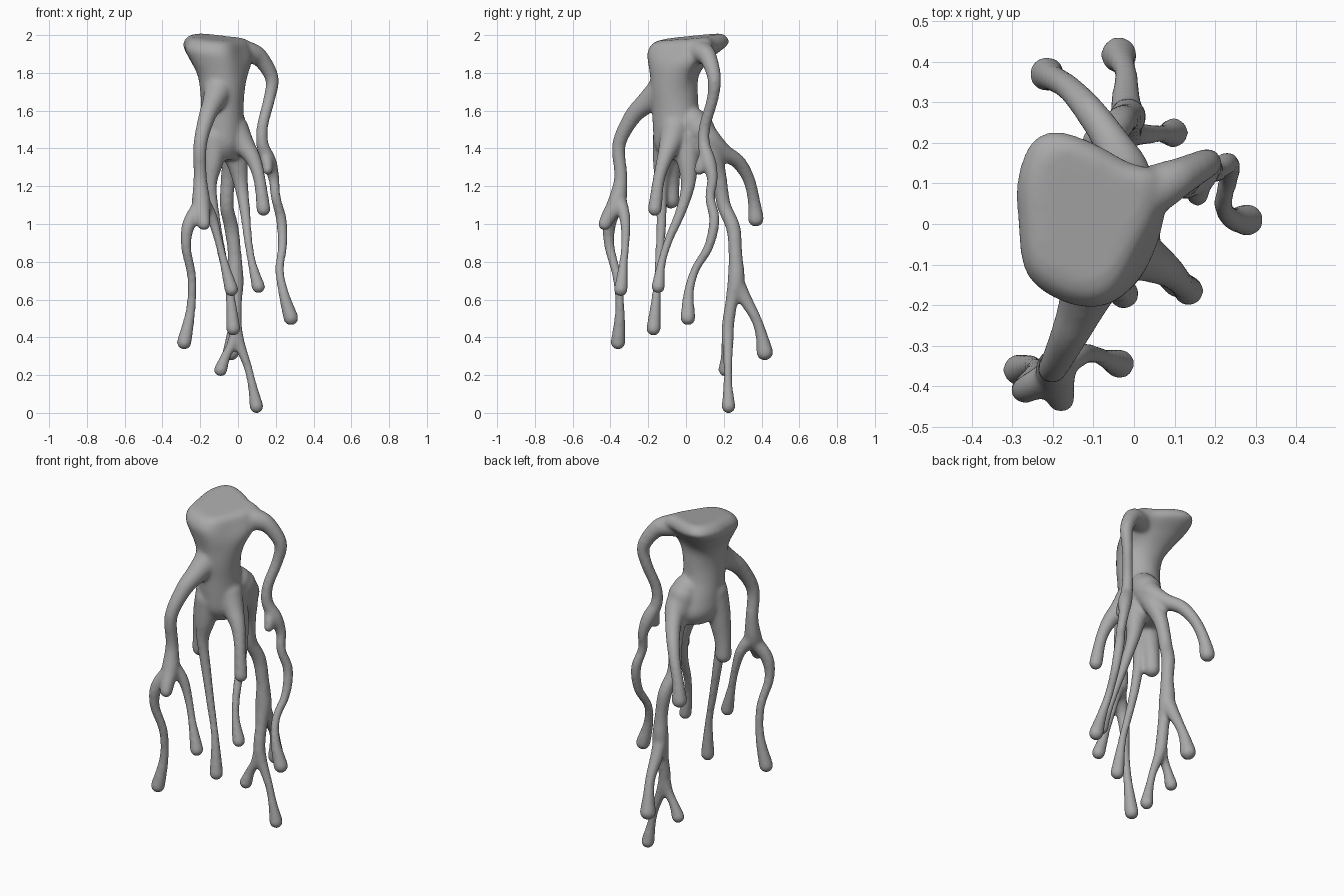
import bpy, bmesh, math
from mathutils import Vector, Matrix

bm = bmesh.new()


def spline(pts, n, closed=False):
    # Catmull-Rom through points of any dimension
    out, k = [], len(pts)
    get = (lambda i: pts[i % k]) if closed else (lambda i: pts[max(0, min(k - 1, i))])
    for i in range(k if closed else k - 1):
        a, b, c, d = (get(i + j) for j in (-1, 0, 1, 2))
        for s in range(n):
            t = s / n
            out.append([0.5 * (2 * q + (r - p) * t + (2 * p - 5 * q + 4 * r - u) * t * t
                               + (3 * q - p - 3 * r + u) * t ** 3) for p, q, r, u in zip(a, b, c, d)])
    if not closed:
        out.append(list(pts[-1]))
    return out


def loft(rings):
    vs = [[bm.verts.new(p) for p in r] for r in rings]
    n = len(vs[0])
    for a, b in zip(vs, vs[1:]):
        for i in range(n):
            bm.faces.new((a[i], a[(i + 1) % n], b[(i + 1) % n], b[i]))
    bm.faces.new(vs[0][::-1])
    bm.faces.new(vs[-1])


def strand(*pts):
    # tapering tube with round ends; each point is x, y, z, radius
    path = [(Vector(p[:3]), p[3] + 0.004) for p in spline(pts, 6)]
    rings = []
    for i, (p, r) in enumerate(path):
        d = (path[min(i + 1, len(path) - 1)][0] - path[max(i - 1, 0)][0]).normalized()
        u = (Vector((1, 0, 0)) - d * d.x).normalized()
        v = d.cross(u)
        rings.append([p + r * (math.cos(a) * u + math.sin(a) * v)
                      for a in (math.tau * j / 16 for j in range(16))])
    loft(rings)
    for p, r in (path[0], path[-1]):
        bmesh.ops.create_icosphere(bm, subdivisions=3, radius=r, matrix=Matrix.Translation(p))


# Body: slanted lip on top narrowing to a round column
lip = spline([(-1, .5), (-.8, .9), (-.45, 1), (0, .88), (.5, .65), (.95, .5), (.9, .05), (.65, -.4),
              (.35, -.85), (0, -1), (-.5, -.9), (-.9, -.6), (-1, 0)], 4, True)
sections = [  # z, x0, x1, y0, y1, lip weight
    (1.985, -.23, .02, -.14, .18, 1), (1.97, -.265, .06, -.18, .21, 1),
    (1.925, -.287, .085, -.205, .225, 1), (1.865, -.255, .08, -.2, .14, .8),
    (1.79, -.215, .055, -.19, .075, .4), (1.7, -.2, .035, -.187, .063, 0),
    (1.6, -.195, .03, -.18, .07, 0), (1.5, -.195, .035, -.175, .1, 0),
    (1.41, -.19, .035, -.165, .12, 0), (1.34, -.15, 0, -.12, .09, 0)]
rings = []
for z, x0, x1, y0, y1, w in spline(sections, 4):
    ring = []
    for lx, ly in lip:
        a = math.atan2(ly, lx)
        ux, uy = (w * lx + (1 - w) * math.cos(a), w * ly + (1 - w) * math.sin(a))
        x, y = (x0 + x1) / 2 + ux * (x1 - x0) / 2, (y0 + y1) / 2 + uy * (y1 - y0) / 2
        ring.append((x, y, z + max(w, 0) * (0.1 * y - 0.07 * (x + .1))))
    rings.append(ring)
loft(rings[::-1])

# Long right drip and its stub
strand((-.01, .05, 1.91, .06), (.06, .09, 1.905, .056), (.12, .12, 1.875, .043), (.18, .15, 1.77, .033),
       (.165, .14, 1.66, .028), (.13, .1, 1.52, .027), (.13, .095, 1.42, .03), (.165, .12, 1.33, .036),
       (.19, .14, 1.24, .026), (.2, .127, 1.14, .023), (.23, .15, 1.02, .025), (.235, .12, .88, .022),
       (.22, .05, .76, .02), (.24, .015, .64, .024), (.28, .01, .503, .037))
strand((.14, .11, 1.38, .028), (.155, .08, 1.32, .026), (.157, .07, 1.285, .024))

# Front left arm with stub, and its two drips
strand((-.09, -.06, 1.8, .085), (-.105, -.13, 1.71, .075), (-.13, -.205, 1.645, .055),
       (-.165, -.285, 1.565, .042), (-.2, -.355, 1.42, .033), (-.2, -.345, 1.25, .032),
       (-.195, -.365, 1.12, .045), (-.185, -.41, 1.04, .036), (-.18, -.43, 1.0, .032))
strand((-.2, -.37, 1.1, .036), (-.26, -.405, 1.0, .032), (-.275, -.405, .88, .024), (-.245, -.365, .72, .021),
       (-.25, -.35, .55, .022), (-.285, -.36, .373, .036))
strand((-.195, -.355, 1.13, .036), (-.14, -.325, 1.04, .027), (-.105, -.32, .92, .02),
       (-.075, -.33, .8, .02), (-.035, -.345, .653, .034))

# Front drips under the body
strand((-.02, -.06, 1.5, .075), (.03, -.085, 1.42, .055), (.082, -.115, 1.34, .038), (.115, -.145, 1.23, .029),
       (.135, -.165, 1.078, .034))
strand((-.04, 0, 1.45, .08), (-.005, .01, 1.33, .055), (.017, .01, 1.2, .034), (.038, -.03, 1.06, .025),
       (.053, -.09, .92, .02), (.075, -.13, .79, .02), (.108, -.147, .668, .033))
strand((-.12, -.1, 1.45, .075), (-.135, -.12, 1.32, .052), (-.145, -.13, 1.2, .03), (-.12, -.13, 1.02, .024),
       (-.085, -.14, .84, .02), (-.045, -.155, .65, .019), (-.025, -.172, .446, .035))
strand((-.13, -.07, 1.5, .08), (-.165, -.08, 1.36, .062), (-.19, -.08, 1.22, .043), (-.195, -.08, 1.125, .042))

# Back arm
strand((-.04, .04, 1.53, .08), (-.02, .12, 1.45, .06), (-.055, .2, 1.38, .042), (-.11, .28, 1.325, .035),
       (-.16, .335, 1.23, .029), (-.2, .36, 1.12, .03), (-.215, .37, 1.028, .04))

# Back trunk and its three drips
strand((-.03, .07, 1.5, .08), (-.03, .135, 1.37, .054), (-.05, .175, 1.25, .037), (-.06, .2, 1.1, .034),
       (-.035, .25, .98, .035), (-.018, .262, .84, .033), (-.015, .265, .7, .042), (-.012, .24, .58, .03),
       (-.012, .222, .46, .03), (.01, .222, .36, .026), (.05, .222, .25, .02), (.075, .222, .15, .021),
       (.098, .225, .034, .034))
strand((-.018, .265, .7, .038), (-.02, .315, .6, .032), (-.02, .37, .5, .025), (-.03, .4, .41, .029),
       (-.037, .417, .322, .042))
strand((-.012, .222, .46, .028), (-.03, .215, .37, .024), (-.065, .21, .3, .023), (-.092, .207, .228, .033))

bmesh.ops.recalc_face_normals(bm, faces=bm.faces)
mesh = bpy.data.meshes.new("dripping_slime")
bm.to_mesh(mesh)
bm.free()
slime = bpy.data.objects.new("dripping_slime", mesh)
bpy.context.collection.objects.link(slime)

# Dark grey surface
grey = bpy.data.materials.new("dark_grey")
grey.diffuse_color = (0.4, 0.4, 0.4, 1)
mesh.materials.append(grey)

# Fuse all parts and soften the joins
fuse = slime.modifiers.new("fuse", "REMESH")
fuse.mode = 'VOXEL'
fuse.voxel_size = 0.009
fuse.use_smooth_shade = True
soft = slime.modifiers.new("soften", "SMOOTH")
soft.factor = 0.5
soft.iterations = 18
